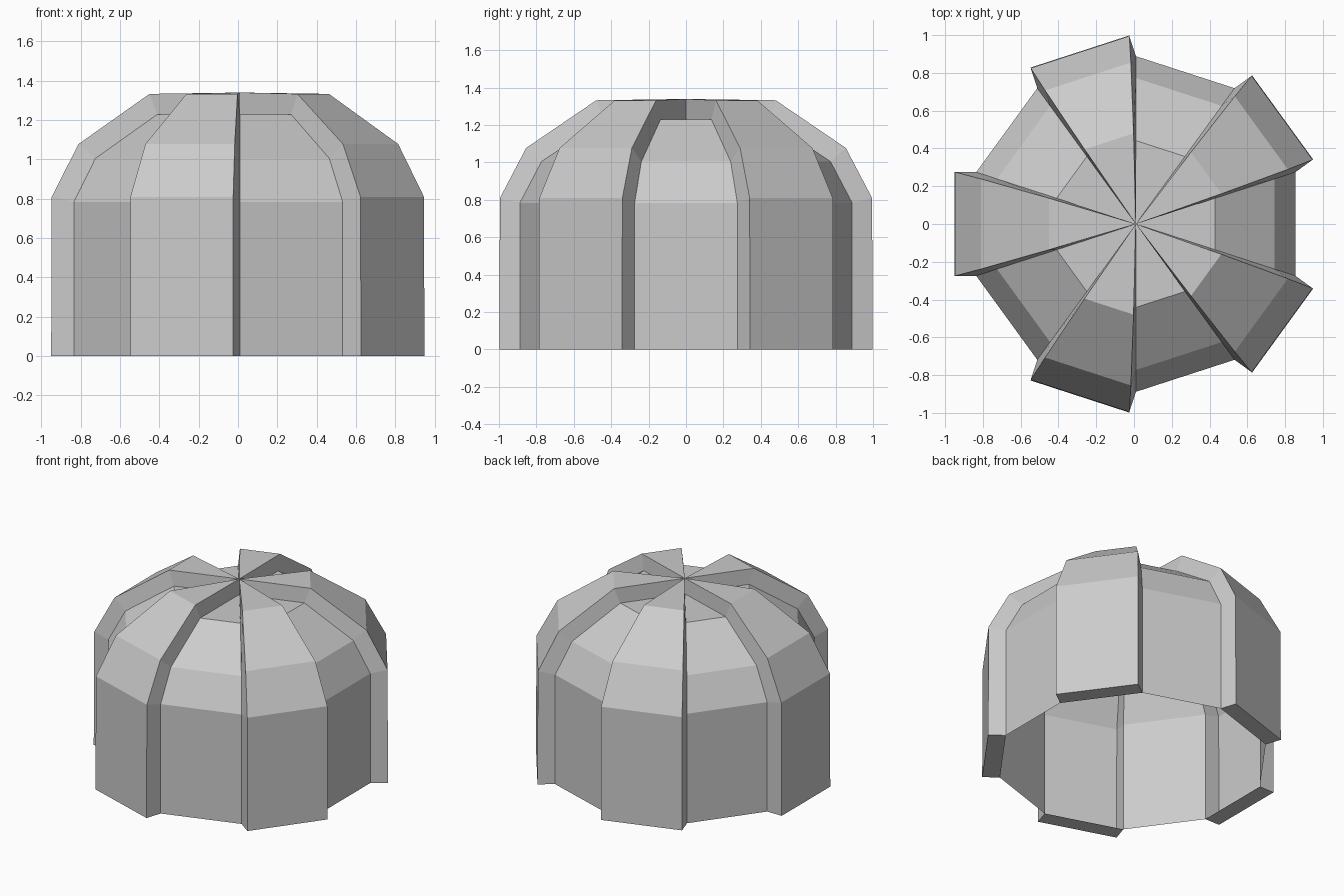
import bpy, bmesh, math
from mathutils import Vector

if "Cube" in bpy.data.objects:
    bpy.data.objects.remove(bpy.data.objects["Cube"])

# Profiles as (distance of flat from axis, height, half width of panel)
T = math.tan(math.radians(18))
inner = [(r, z, r * T) for r, z in
         ((0.845, 0.0), (0.845, 0.783), (0.735, 1.004), (0.42, 1.228), (0.0, 1.228))]
# raised panels keep the width of the inner ones and are pushed outward
push = [(0.115, 0.0), (0.112, 0.026), (0.086, 0.073), (0.040, 0.104), (0.0, 0.111)]
outer = [(r + dr, z + dz, w) for (r, z, w), (dr, dz) in zip(inner, push)]
CENTRE = 0.01

bm = bmesh.new()


def rail(profile, angle, side):
    c, s = math.cos(angle), math.sin(angle)
    pts = []
    for r, z, w in profile:
        t = w * side
        pts.append(bm.verts.new((CENTRE + r * c - t * s, r * s + t * c, z)))
    return pts


def strip(a, b):
    # surface between two rails, a on the left and b on the right seen from outside
    for i in range(len(a) - 1):
        quad = (a[i], b[i], b[i + 1], a[i + 1])
        if (a[i + 1].co - b[i + 1].co).length < 1e-6:
            quad = quad[:3]
        bm.faces.new(quad)


for k in range(10):
    ang = math.radians(36 * k)
    if k % 2 == 0:
        # recessed thin panel
        strip(rail(inner, ang, -1), rail(inner, ang, 1))
    else:
        # raised panel with side walls and bottom lip, open inside
        il, ir = rail(inner, ang, -1), rail(inner, ang, 1)
        ol, orr = rail(outer, ang, -1), rail(outer, ang, 1)
        strip(ol, orr)
        strip(il, ol)
        strip(orr, ir)
        bm.faces.new((il[0], ir[0], orr[0], ol[0]))

bmesh.ops.remove_doubles(bm, verts=bm.verts[:], dist=0.0005)
mesh = bpy.data.meshes.new("ribbed_dome")
bm.to_mesh(mesh)
bm.free()
dome = bpy.data.objects.new("ribbed_dome", mesh)
bpy.context.collection.objects.link(dome)
